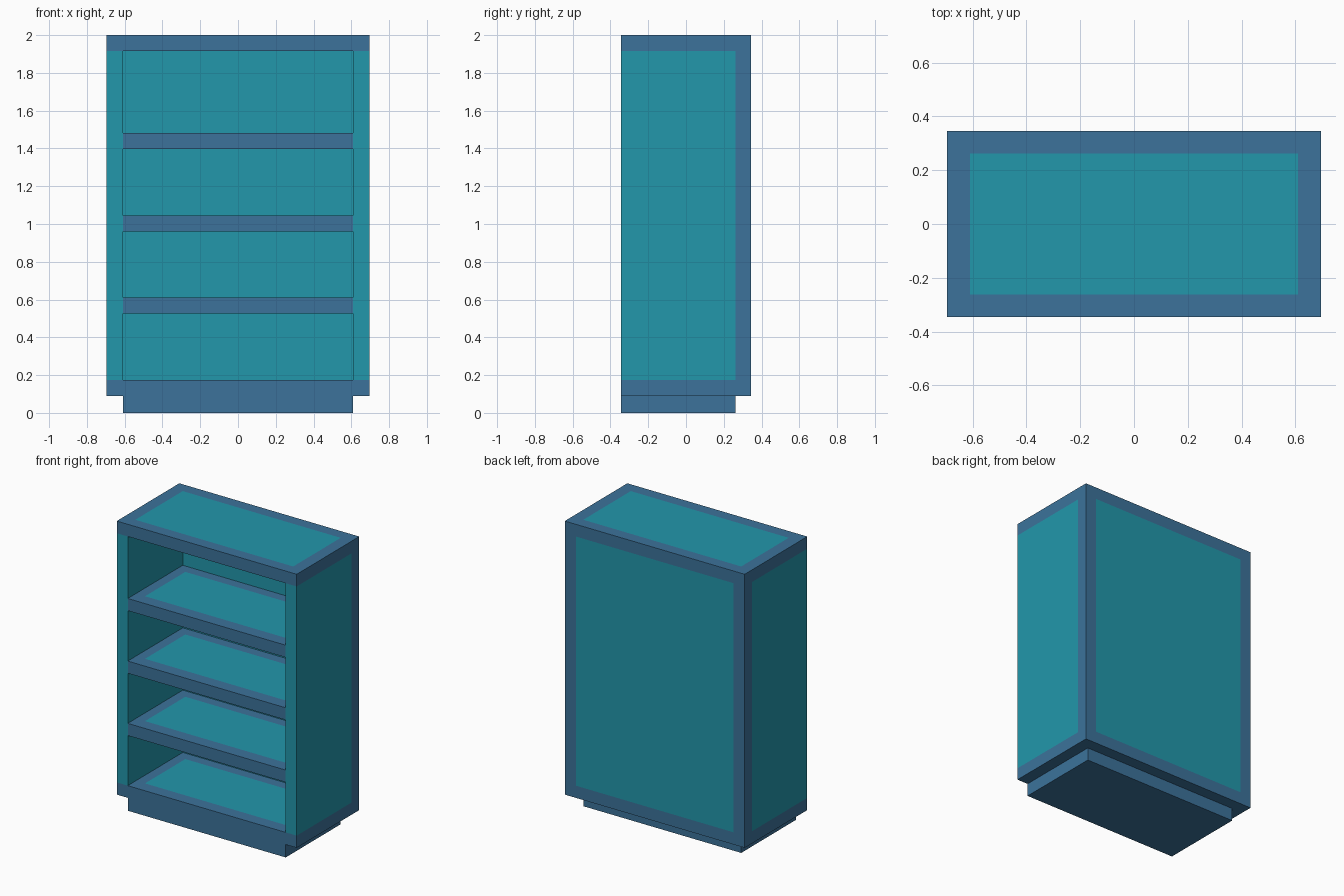
import bpy
import bmesh
from mathutils import Vector, Matrix

cube = bpy.data.objects.get("Cube")
if cube:
    bpy.data.objects.remove(cube, do_unlink=True)

# Main dimensions: outer box, inner opening, floor patch margins
HX, HY, Z0, Z1 = 0.695, 0.345, 0.09, 2.0
IX, IY, FLOOR, CEIL = 0.61, 0.262, 0.175, 1.915
PATCH_X, PATCH_FRONT, PATCH_BACK = 0.54, -0.255, 0.19


def make_material(name, color):
    mat = bpy.data.materials.new(name)
    mat.use_nodes = True
    mat.diffuse_color = color
    for node in mat.node_tree.nodes:
        if node.type == 'BSDF_PRINCIPLED':
            node.inputs["Base Color"].default_value = color
    return mat


BLUE = make_material("blue trim", (0.045, 0.171, 0.328, 1))
TEAL = make_material("teal panel", (0.016, 0.310, 0.407, 1))


def new_box(lo, hi):
    lo, hi = Vector(lo), Vector(hi)
    bm = bmesh.new()
    matrix = Matrix.Translation((lo + hi) / 2) @ Matrix.Diagonal((*(hi - lo), 1))
    bmesh.ops.create_cube(bm, size=1, matrix=matrix)
    return bm


def cut(bm, axis, value, rule=lambda c, n: True):
    """Split the faces chosen by the rule along an axis-aligned plane."""
    bm.normal_update()
    faces = [f for f in bm.faces if rule(f.calc_center_median(), f.normal)]
    edges = {e for f in faces for e in f.edges}
    verts = {v for f in faces for v in f.verts}
    co, no = Vector(), Vector()
    co[axis], no[axis] = value, 1
    bmesh.ops.bisect_plane(bm, geom=[*verts, *edges, *faces], dist=1e-5,
                           plane_co=co, plane_no=no)


def extrude(bm, rule, offset):
    bm.normal_update()
    old = [f for f in bm.faces if rule(f.calc_center_median(), f.normal)]
    result = bmesh.ops.extrude_face_region(bm, geom=old)["geom"]
    verts = [g for g in result if isinstance(g, bmesh.types.BMVert)]
    bmesh.ops.translate(bm, verts=verts, vec=offset)
    old = [f for f in old if f.is_valid]
    if old:
        bmesh.ops.delete(bm, geom=old, context='FACES')


def cut_shelf_patch(bm, z):
    """Outline the inset panel on an upward face at height z."""
    def on_top(c, n):
        return n.z > 0.5 and abs(c.z - z) < 0.001
    for axis, value in ((0, -PATCH_X), (0, PATCH_X), (1, PATCH_FRONT), (1, PATCH_BACK)):
        cut(bm, axis, value, on_top)


def shelf_teal(c, n):
    return n.z > 0.5 and abs(c.x) < PATCH_X and PATCH_FRONT < c.y < PATCH_BACK


def carcass_teal(c, n):
    inside_height = FLOOR < c.z < CEIL
    if abs(n.x) > 0.5:
        return inside_height and c.y < IY
    if abs(n.y) > 0.5:
        return inside_height and (n.y < 0 or abs(c.x) < IX)
    if c.z > Z1 - 0.01:
        return abs(c.x) < IX and abs(c.y) < IY
    return shelf_teal(c, n)


def finish(bm, name, teal_rule):
    bmesh.ops.recalc_face_normals(bm, faces=bm.faces)
    bm.normal_update()
    for f in bm.faces:
        f.material_index = int(teal_rule(f.calc_center_median(), f.normal))
    mesh = bpy.data.meshes.new(name)
    bm.to_mesh(mesh)
    bm.free()
    mesh.materials.append(BLUE)
    mesh.materials.append(TEAL)
    obj = bpy.data.objects.new(name, mesh)
    bpy.context.collection.objects.link(obj)


# Carcass: box with trim lines, hollowed from the front, plinth drawn downwards
bm = new_box((-HX, -HY, Z0), (HX, HY, Z1))
for axis, value in ((0, -IX), (0, IX), (1, IY), (2, FLOOR), (2, CEIL)):
    cut(bm, axis, value)
extrude(bm, lambda c, n: n.y < -0.5 and abs(c.x) < IX and FLOOR < c.z < CEIL,
        (0, IY + HY, 0))
extrude(bm, lambda c, n: n.z < -0.5 and c.z < Z0 + 0.01 and abs(c.x) < IX and c.y < IY,
        (0, 0, -Z0))
cut(bm, 1, -IY, lambda c, n: n.z > 0.5 and c.z > Z1 - 0.01)
cut_shelf_patch(bm, FLOOR)
finish(bm, "bookcase_carcass", carcass_teal)

# Three shelves between the side walls
for name, low, high in (("lower_shelf", 0.525, 0.61),
                        ("middle_shelf", 0.96, 1.045),
                        ("upper_shelf", 1.397, 1.482)):
    bm = new_box((-IX, -HY, low), (IX, IY, high))
    cut_shelf_patch(bm, high)
    finish(bm, name, shelf_teal)
